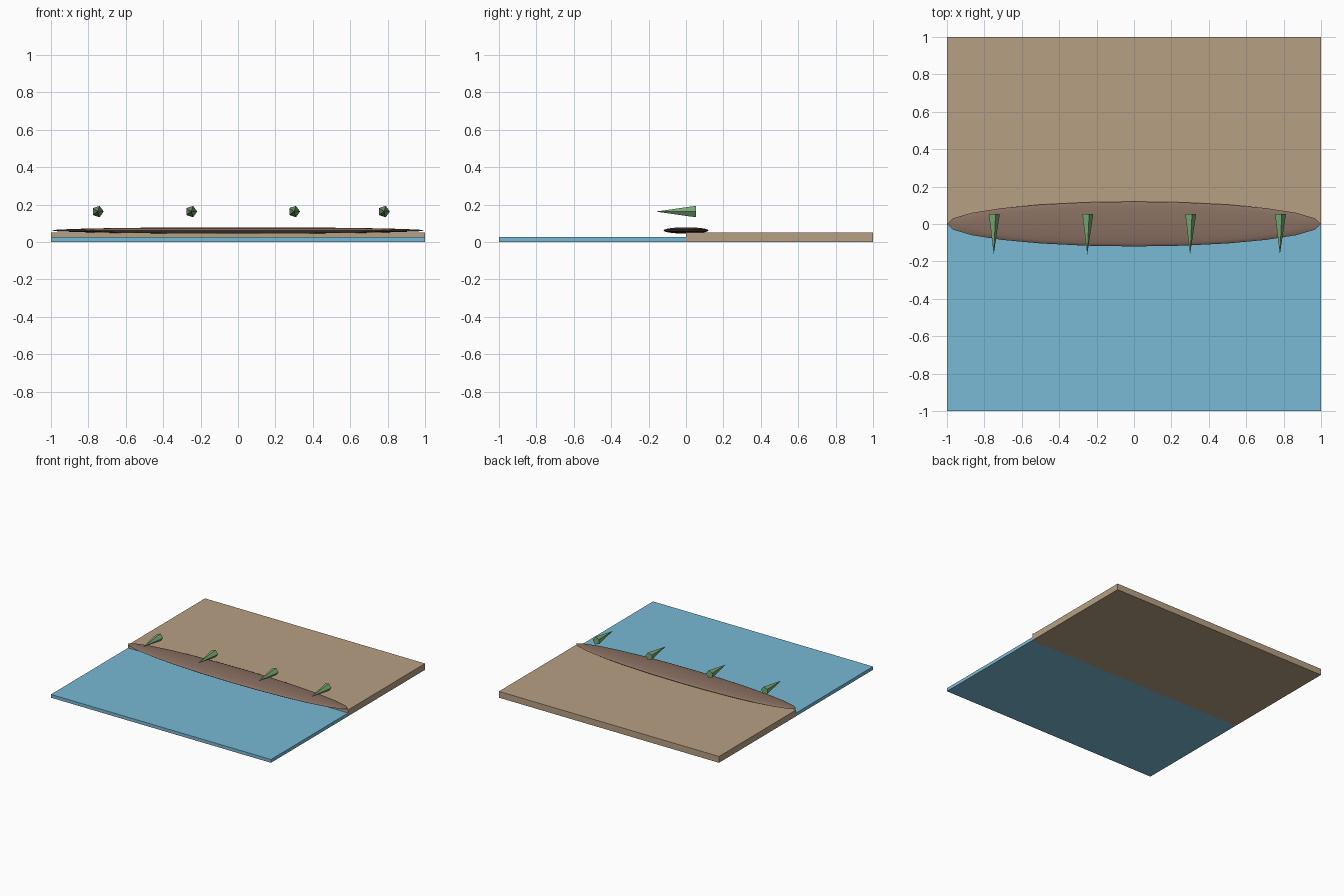
import bpy, math
from mathutils import Matrix

if "Cube" in bpy.data.objects:
    bpy.data.objects.remove(bpy.data.objects["Cube"])


def paint(ob, name, rgb):
    ob.name = name
    mat = bpy.data.materials.get(name.split(".")[0]) or bpy.data.materials.new(name)
    mat.diffuse_color = (*rgb, 1)
    mat.use_nodes = True
    mat.node_tree.nodes["Principled BSDF"].inputs["Base Color"].default_value = mat.diffuse_color
    ob.data.materials.append(mat)


def slab(name, y, height, rgb):
    bpy.ops.mesh.primitive_cube_add(size=1)
    ob = bpy.context.object
    ob.data.transform(Matrix.Translation((0, y, height / 2)) @ Matrix.Diagonal((2, 1, height, 1)))
    paint(ob, name, rgb)


# Water in front, raised bank behind
slab("water", -0.5, 0.027, (0.19, 0.49, 0.66))
slab("bank", 0.5, 0.052, (0.47, 0.35, 0.23))

# Flat muddy shoreline mound
bpy.ops.mesh.primitive_uv_sphere_add(segments=24, ring_count=12, radius=1)
mound = bpy.context.object
mound.data.transform(Matrix.Translation((0, 0, 0.062)) @ Matrix.Diagonal((1, 0.12, 0.017, 1)))
bpy.ops.object.shade_smooth_by_angle(angle=math.radians(40))
paint(mound, "shore_mound", (0.25, 0.16, 0.12))

# Five-sided reeds pointing towards the water, one base corner towards +x
for x in (-0.75, -0.25, 0.3, 0.78):
    bpy.ops.mesh.primitive_cone_add(vertices=5, radius1=0.032, radius2=0, depth=0.215)
    reed = bpy.context.object
    reed.data.transform(Matrix.Translation((x, -0.055, 0.163))
                        @ Matrix.Rotation(math.radians(90), 4, "X")
                        @ Matrix.Rotation(math.radians(-90), 4, "Z"))
    paint(reed, "reed", (0.19, 0.40, 0.17))
